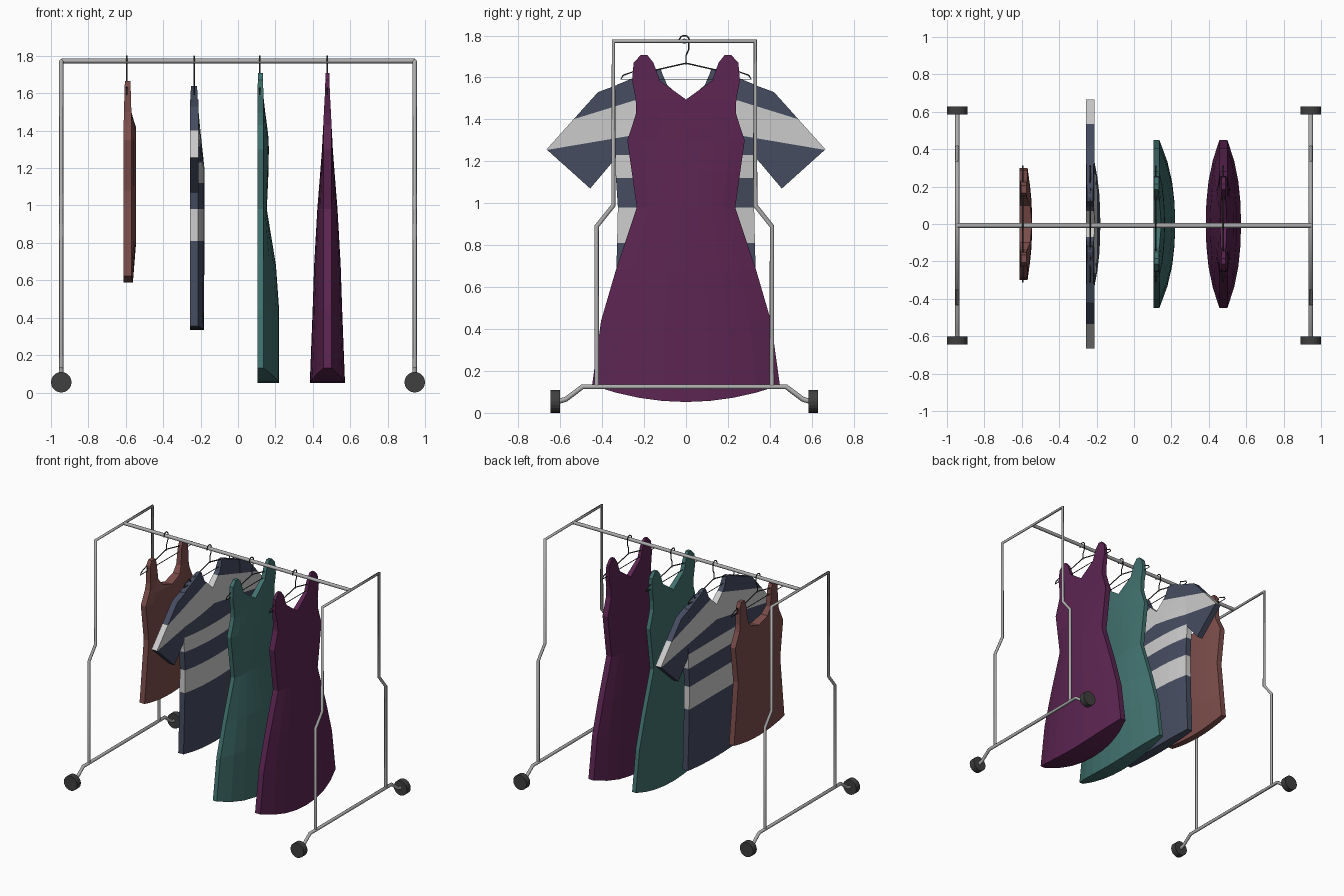
import bpy, bmesh, math
from mathutils import Matrix, Vector

cube = bpy.data.objects.get("Cube")
if cube:
    bpy.data.objects.remove(cube, do_unlink=True)


def material(name, rgb):
    m = bpy.data.materials.new(name)
    m.use_nodes = True
    m.diffuse_color = (*rgb, 1)
    m.node_tree.nodes["Principled BSDF"].inputs["Base Color"].default_value = (*rgb, 1)
    return m


METAL = material("grey metal", (0.42, 0.42, 0.42))
DARK = material("dark rubber", (0.05, 0.05, 0.05))
PURPLE = material("plum cloth", (0.105, 0.018, 0.082))
TEAL = material("teal cloth", (0.052, 0.165, 0.155))
NAVY = material("navy cloth", (0.06, 0.073, 0.117))
PALE = material("pale cloth", (0.6, 0.6, 0.6))
BROWN = material("brown cloth", (0.2, 0.075, 0.07))


def link(name, bm, mats):
    bmesh.ops.recalc_face_normals(bm, faces=bm.faces)
    me = bpy.data.meshes.new(name)
    bm.to_mesh(me)
    bm.free()
    for m in mats:
        me.materials.append(m)
    ob = bpy.data.objects.new(name, me)
    bpy.context.collection.objects.link(ob)
    return ob


def tube(name, points, radius, mat, closed=False, res=2):
    """Round bar or wire along a path of points."""
    cu = bpy.data.curves.new(name, "CURVE")
    cu.dimensions = "3D"
    cu.bevel_depth, cu.bevel_resolution, cu.use_fill_caps = radius, res, True
    sp = cu.splines.new("POLY")
    sp.points.add(len(points) - 1)
    for p, co in zip(sp.points, points):
        p.co = (*co, 1)
    sp.use_cyclic_u = closed
    cu.materials.append(mat)
    ob = bpy.data.objects.new(name, cu)
    bpy.context.collection.objects.link(ob)
    bpy.ops.object.select_all(action="DESELECT")
    ob.select_set(True)
    bpy.context.view_layer.objects.active = ob
    bpy.ops.object.convert(target="MESH")


def mirror(bm):
    """Copy the +y half to the -y side and weld the seam."""
    geo = bmesh.ops.duplicate(bm, geom=bm.verts[:] + bm.edges[:] + bm.faces[:])["geom"]
    verts = [g for g in geo if isinstance(g, bmesh.types.BMVert)]
    bmesh.ops.scale(bm, vec=(1, -1, 1), verts=verts)
    bmesh.ops.remove_doubles(bm, verts=bm.verts, dist=0.0005)


def paint_bands(bm, bands):
    """Cut along each band edge z + slope*y = c, then colour what lies inside a band."""
    for band in bands:
        for c, s in band:
            bmesh.ops.bisect_plane(bm, geom=bm.verts[:] + bm.edges[:] + bm.faces[:],
                                   plane_co=(0, 0, c), plane_no=Vector((0, s, 1)).normalized())
    for f in bm.faces:
        p = f.calc_center_median()
        f.material_index = int(any(p.z + s1 * p.y < c1 and p.z + s2 * p.y > c2
                                   for (c1, s1), (c2, s2) in bands))


def garment(name, xc, rim, rows, mats, flat_back, lift, bands=()):
    """Puffed garment from rows of (z, inner y, outer y, depth), top to bottom."""
    bm = bmesh.new()
    n = 5
    front, back = [], []
    for i, (z, inner, outer, depth) in enumerate(rows):
        f_row, b_row = [], []
        r = min(rim, depth)
        for k in range(n):
            y = inner + (outer - inner) * k / (n - 1)
            u = y / outer
            x = r + (depth - r) * (1 - u ** 2.4)
            zz = z + (lift * u * u if i == len(rows) - 1 else 0)
            f_row.append(bm.verts.new((xc + x, y, zz)))
            b_row.append(bm.verts.new((xc - (r if flat_back else x), y, zz)))
        front.append(f_row)
        back.append(b_row)
    for i in range(len(rows) - 1):
        for side in (front, back):
            for k in range(n - 1):
                bm.faces.new((side[i][k], side[i][k + 1], side[i + 1][k + 1], side[i + 1][k]))
        ends = [n - 1] + ([0] if rows[i][1] > 0 else [])
        for k in ends:
            bm.faces.new((front[i][k], back[i][k], back[i + 1][k], front[i + 1][k]))
    for i in (0, -1):
        for k in range(n - 1):
            bm.faces.new((front[i][k], front[i][k + 1], back[i][k + 1], back[i][k]))
    paint_bands(bm, bands)
    mirror(bm)
    return link(name, bm, mats)


# Rack: two end frames, foot rails, wheels and the hanging bar
END, MID = 0.945, -0.008
for side, sx in (("left", 1), ("right", -1)):
    x = sx * END
    half = [(0.418, 0.125), (0.418, 0.89), (0.338, 0.99), (0.338, 1.773)]
    path = [(x, MID - y, z) for y, z in half] + [(x, MID + y, z) for y, z in reversed(half)]
    tube(side + "_end_frame", path, 0.011, METAL)
    foot = [(0.6, 0.055), (0.565, 0.065), (0.485, 0.125)]
    path = [(x, MID - y, z) for y, z in foot] + [(x, MID + y, z) for y, z in reversed(foot)]
    tube(side + "_foot_rail", path, 0.012, METAL)
    for end, sy in (("front", -1), ("back", 1)):
        bm = bmesh.new()
        bmesh.ops.create_cone(bm, cap_ends=True, segments=20, radius1=0.055, radius2=0.055, depth=0.045,
                              matrix=Matrix.Translation((x, MID + sy * 0.615, 0.055))
                              @ Matrix.Rotation(math.pi / 2, 4, "X"))
        link(f"{end}_{side}_wheel", bm, [DARK])
tube("hanging_bar", [(-END, MID, 1.773), (END, MID, 1.773)], 0.013, METAL)

# Wire hangers: a hook over the bar and a triangle with shoulder notches
for i, x in enumerate((-0.595, -0.235, 0.117, 0.478)):
    hook = [(x, 0, 1.66), (x, 0, 1.705), (x, 0.014, 1.735)]
    for k in range(8):
        a = math.radians(-30 + 32 * k)
        hook.append((x, MID + 0.025 * math.cos(a), 1.775 + 0.025 * math.sin(a)))
    tube(f"hanger_hook_{i + 1}", hook, 0.004, DARK, res=1)
    arm = [(0.19, 1.625), (0.2, 1.607), (0.23, 1.607), (0.24, 1.632), (0.3, 1.61), (0.31, 1.592)]
    loop = [(0, 1.668)] + arm + [(-y, z) for y, z in reversed(arm)]
    tube(f"hanger_frame_{i + 1}", [(x, y, z) for y, z in loop], 0.004, DARK, closed=True, res=1)

# Dresses: shared outline, different fullness
OUTLINE = [(1.708, 0.185, 0.215), (1.67, 0.155, 0.25), (1.585, 0.125, 0.257), (1.495, 0, 0.24),
           (1.43, 0, 0.238), (1.36, 0, 0.26), (1.3, 0, 0.28), (1.157, 0, 0.26), (0.98, 0, 0.235),
           (0.68, 0, 0.335), (0.44, 0, 0.405), (0.052, 0, 0.448)]


def dress(name, xc, rim, depths, mat, flat_back):
    rows = [(*row, d) for row, d in zip(OUTLINE, depths)]
    garment(name, xc, rim, rows, [mat], flat_back, 0.08)


dress("plum_dress", 0.478, 0.022,
      [0.01, 0.011, 0.014, 0.019, 0.022, 0.026, 0.029, 0.04, 0.054, 0.071, 0.079, 0.094], PURPLE, False)
dress("teal_dress", 0.12, 0.016,
      [0.013, 0.014, 0.016, 0.026, 0.035, 0.043, 0.045, 0.042, 0.034, 0.083, 0.1, 0.1], TEAL, True)

# Striped shirt: torso and two short sleeves
CHEST = ((1.567, 0.31), (1.367, 0.17))
shirt_rows = [(1.64, 0.12, 0.15, 0.015), (1.61, 0.11, 0.22, 0.018), (1.565, 0.09, 0.33, 0.02),
              (1.48, 0, 0.335, 0.026), (1.38, 0, 0.337, 0.036), (1.205, 0, 0.34, 0.055),
              (0.98, 0, 0.325, 0.055), (0.68, 0, 0.332, 0.055), (0.335, 0, 0.345, 0.052)]
garment("striped_shirt", -0.235, 0.022, shirt_rows, [NAVY, PALE], True, 0.02,
        [CHEST, ((1.23, 0), (1.12, 0)), ((0.98, 0), (0.81, 0))])
bm = bmesh.new()
outline = [(0.32, 1.567), (0.42, 1.53), (0.665, 1.257), (0.457, 1.07), (0.335, 1.215)]
face = bm.faces.new([bm.verts.new((-0.256, y, z)) for y, z in outline])
ext = bmesh.ops.extrude_face_region(bm, geom=[face], use_keep_orig=True)["geom"]
bmesh.ops.translate(bm, vec=(0.046, 0, 0), verts=[g for g in ext if isinstance(g, bmesh.types.BMVert)])
paint_bands(bm, [CHEST])
mirror(bm)
link("shirt_sleeves", bm, [NAVY, PALE])

# Brown sleeveless top
top_rows = [(1.665, 0.165, 0.205, 0.015), (1.63, 0.15, 0.225, 0.016), (1.5, 0.135, 0.225, 0.02),
            (1.45, 0.1, 0.235, 0.036), (1.42, 0, 0.25, 0.044), (1.35, 0, 0.285, 0.045),
            (1.08, 0, 0.25, 0.045), (0.8, 0, 0.28, 0.045), (0.587, 0, 0.3, 0.028)]
garment("brown_top", -0.59, 0.021, top_rows, [BROWN], True, 0.035)
